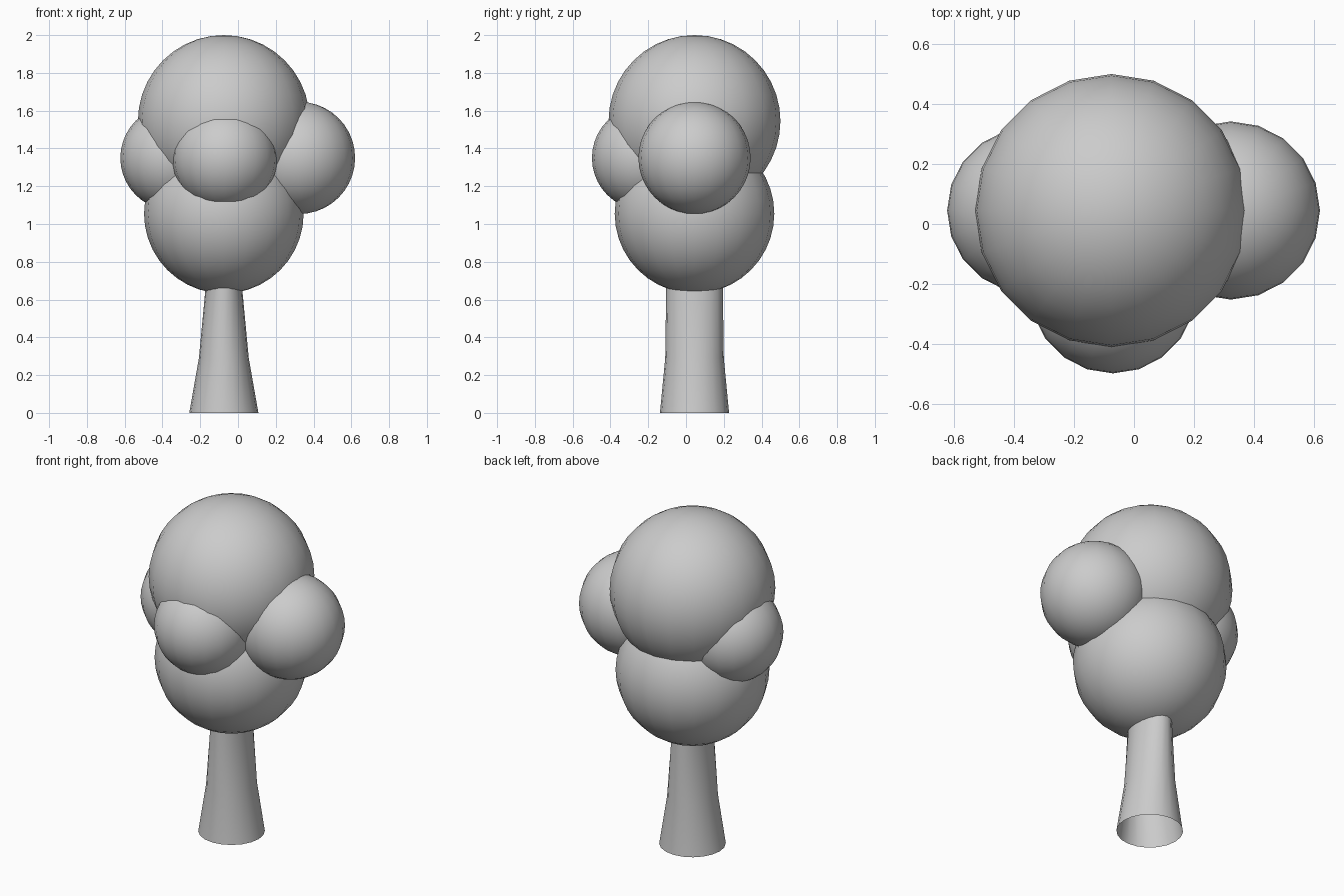
import bpy, bmesh
from math import cos, sin, tau

cube = bpy.data.objects.get("Cube")
if cube:
    bpy.data.objects.remove(cube, do_unlink=True)

SIDES = 20
CX, CY = -0.075, 0.045   # axis of the tree

grey = bpy.data.materials.new("plain grey")
grey.use_nodes = True
COLOUR = (0.6, 0.6, 0.6, 1)
grey.diffuse_color = COLOUR
grey.node_tree.nodes["Principled BSDF"].inputs["Base Color"].default_value = COLOUR


def add_object(name, bm):
    bmesh.ops.recalc_face_normals(bm, faces=bm.faces)
    for face in bm.faces:
        face.smooth = True
    mesh = bpy.data.meshes.new(name)
    bm.to_mesh(mesh)
    bm.free()
    mesh.materials.append(grey)
    obj = bpy.data.objects.new(name, mesh)
    bpy.context.collection.objects.link(obj)
    return obj


def foliage(name, centre, radius):
    bm = bmesh.new()
    bmesh.ops.create_uvsphere(bm, u_segments=SIDES, v_segments=SIDES, radius=radius)
    add_object(name, bm).location = centre


# Foliage: two large balls on the axis, three smaller ones around them
foliage("foliage_top", (CX, CY, 1.545), 0.455)
foliage("foliage_bottom", (CX, CY, 1.055), 0.4225)
foliage("foliage_left", (0.323, CY, 1.35), 0.297)
foliage("foliage_right", (-0.345, CY, 1.35), 0.278)
foliage("foliage_front", (CX + 0.005, -0.22, 1.35), 0.278)

# Trunk: open flared tube, narrowing more from side to side than in depth
# Each ring: height, half width, half depth
RINGS = [(0, 0.183, 0.183), (0.29, 0.132, 0.155), (0.65, 0.098, 0.15), (0.8, 0.09, 0.148)]
bm = bmesh.new()
loops = []
for z, rx, ry in RINGS:
    loops.append([bm.verts.new((CX + rx * cos(tau * i / SIDES),
                                CY + ry * sin(tau * i / SIDES), z)) for i in range(SIDES)])
for low, high in zip(loops, loops[1:]):
    for i in range(SIDES):
        j = (i + 1) % SIDES
        bm.faces.new((low[i], low[j], high[j], high[i]))
add_object("trunk", bm)
